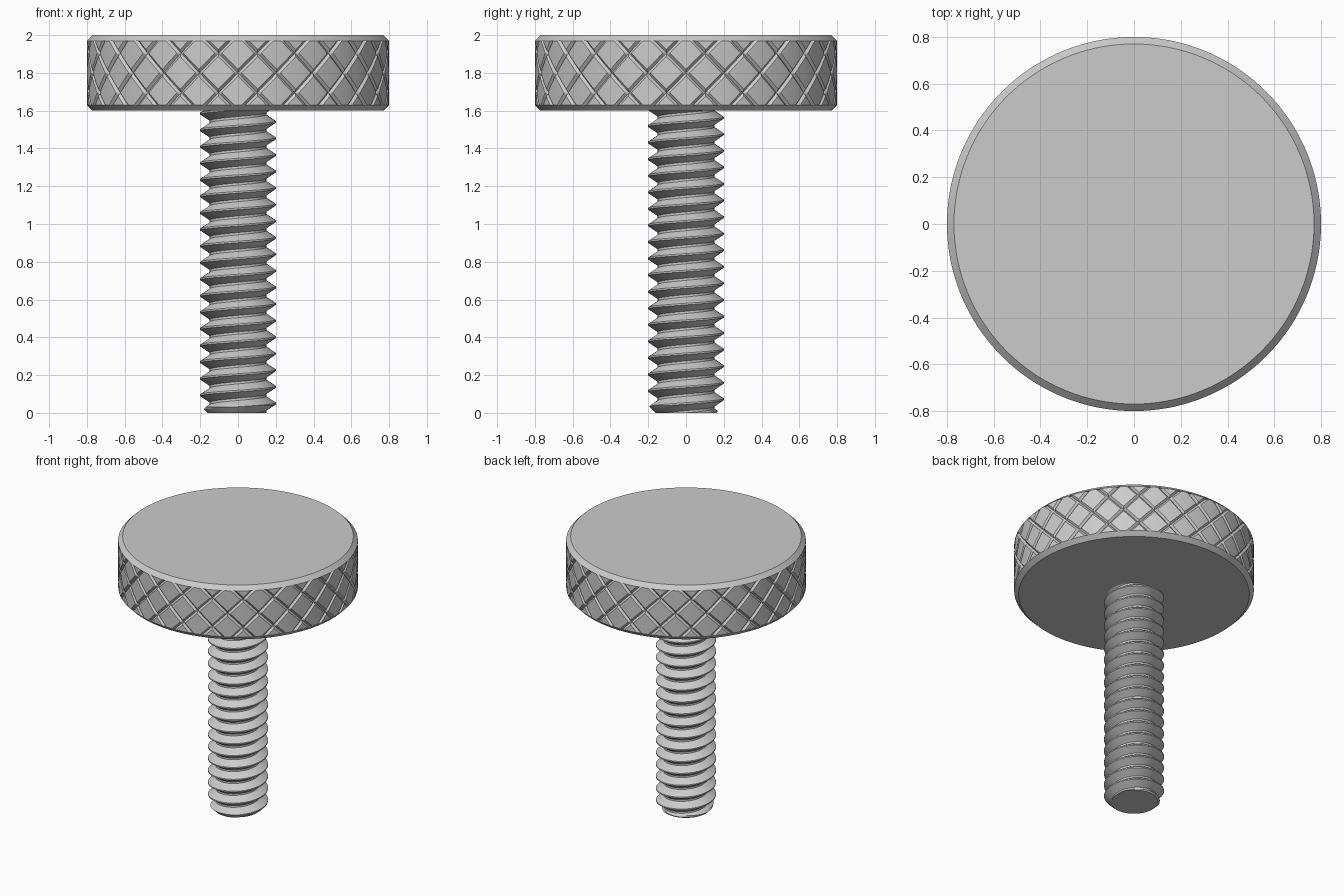
import bpy, bmesh
from math import pi, sin, cos, hypot
from mathutils import Vector

if "Cube" in bpy.data.objects:
    bpy.data.objects.remove(bpy.data.objects["Cube"])

steel = bpy.data.materials.new("plain grey metal")
steel.use_nodes = True
grey = (0.6, 0.6, 0.6, 1)
steel.diffuse_color = grey
steel.node_tree.nodes["Principled BSDF"].inputs["Base Color"].default_value = grey


def finish(bm, name):
    bmesh.ops.recalc_face_normals(bm, faces=bm.faces)
    mesh = bpy.data.meshes.new(name)
    bm.to_mesh(mesh)
    bm.free()
    obj = bpy.data.objects.new(name, mesh)
    bpy.context.collection.objects.link(obj)
    mesh.materials.append(steel)
    bpy.ops.object.select_all(action='DESELECT')
    obj.select_set(True)
    bpy.context.view_layer.objects.active = obj
    bpy.ops.object.shade_smooth_by_angle(angle=pi / 9)
    return obj


def cut(bm, co, normal, **kw):
    bmesh.ops.bisect_plane(bm, geom=bm.verts[:] + bm.edges[:] + bm.faces[:], dist=1e-6,
                           plane_co=co, plane_no=normal, **kw)


# Knurled head: one flat tile is scored by diagonal grooves, repeated and wrapped
RADIUS, BOTTOM, TOP, BEVEL = 0.8, 1.6, 2.0, 0.03
COUNT, GROOVE, DEPTH = 24, 0.013, 0.014
tile = 2 * pi * RADIUS / COUNT
low, high = BOTTOM + BEVEL, TOP - BEVEL
middle = (low + high) / 2
lines = [(Vector((k * tile, 0, middle)), Vector((1, 0, s)).normalized())
         for k in range(-3, 5) for s in (-1, 1)]

bm = bmesh.new()
bm.faces.new([bm.verts.new(p) for p in
              ((0, 0, low), (tile, 0, low), (tile, 0, high), (0, 0, high))])
for co, no in lines:
    for side in (-1, 0, 1):
        cut(bm, co + no * GROOVE * side, no)
for i in range(1, 6):
    cut(bm, Vector((tile * i / 6, 0, 0)), Vector((1, 0, 0)))
for v in bm.verts:
    near = min(abs((v.co - co).dot(no)) for co, no in lines)
    v.co.y = -DEPTH * max(0, 1 - near / GROOVE)
source = bm.verts[:] + bm.edges[:] + bm.faces[:]
for i in range(1, COUNT):
    copy = bmesh.ops.duplicate(bm, geom=source)["geom"]
    bmesh.ops.translate(bm, vec=(tile * i, 0, 0),
                        verts=[g for g in copy if isinstance(g, bmesh.types.BMVert)])
for v in bm.verts:
    a, r = v.co.x / RADIUS - pi / 2, RADIUS + v.co.y
    v.co = (r * cos(a), r * sin(a), v.co.z)
bmesh.ops.remove_doubles(bm, verts=bm.verts, dist=1e-4)

# Groove ends, bevels and flat caps
for z, cap_z in ((low, BOTTOM), (high, TOP)):
    loop = [e for e in bm.edges if e.is_boundary
            and all(abs(v.co.z - z) < 1e-4 for v in e.verts)]
    for r, level in ((RADIUS, z), (RADIUS - BEVEL, cap_z)):
        new = bmesh.ops.extrude_edge_only(bm, edges=loop)["geom"]
        for v in (g for g in new if isinstance(g, bmesh.types.BMVert)):
            k = r / hypot(v.co.x, v.co.y)
            v.co = (v.co.x * k, v.co.y * k, level)
        loop = [g for g in new if isinstance(g, bmesh.types.BMEdge)]
    bmesh.ops.contextual_create(bm, geom=loop)
bmesh.ops.remove_doubles(bm, verts=bm.verts, dist=1e-4)
finish(bm, "knurled_head")

# Threaded shaft: a helical sweep of the thread profile
PITCH, CREST, ROOT, STEPS, TIP = 0.0877, 0.2, 0.15, 64, 0.16
profile = ((0, ROOT), (0.14, ROOT), (0.52, CREST), (0.62, CREST))
bm = bmesh.new()
rows = []
for turn in range(-2, 20):
    for offset, r in profile:
        rows.append([bm.verts.new((r * cos(2 * pi * i / STEPS), r * sin(2 * pi * i / STEPS),
                                   PITCH * (turn + offset + i / STEPS)))
                     for i in range(STEPS + 1)])
for a, b in zip(rows, rows[1:]):
    for i in range(STEPS):
        bm.faces.new((a[i], a[i + 1], b[i + 1], b[i]))
bmesh.ops.remove_doubles(bm, verts=bm.verts, dist=1e-5)
up = Vector((0, 0, 1))
cut(bm, Vector(), up, clear_inner=True)
cut(bm, up * (BOTTOM + 0.005), up, clear_outer=True)

# Chamfered tip with a flat end
for i in range(1, 5):
    cut(bm, up * 0.01 * i, up)
for v in bm.verts:
    r = hypot(v.co.x, v.co.y)
    k = min(1, (TIP + v.co.z) / r)
    v.co.x, v.co.y = v.co.x * k, v.co.y * k
end = [e for e in bm.edges if e.is_boundary and all(abs(v.co.z) < 1e-4 for v in e.verts)]
bmesh.ops.contextual_create(bm, geom=end)
finish(bm, "threaded_shaft")
